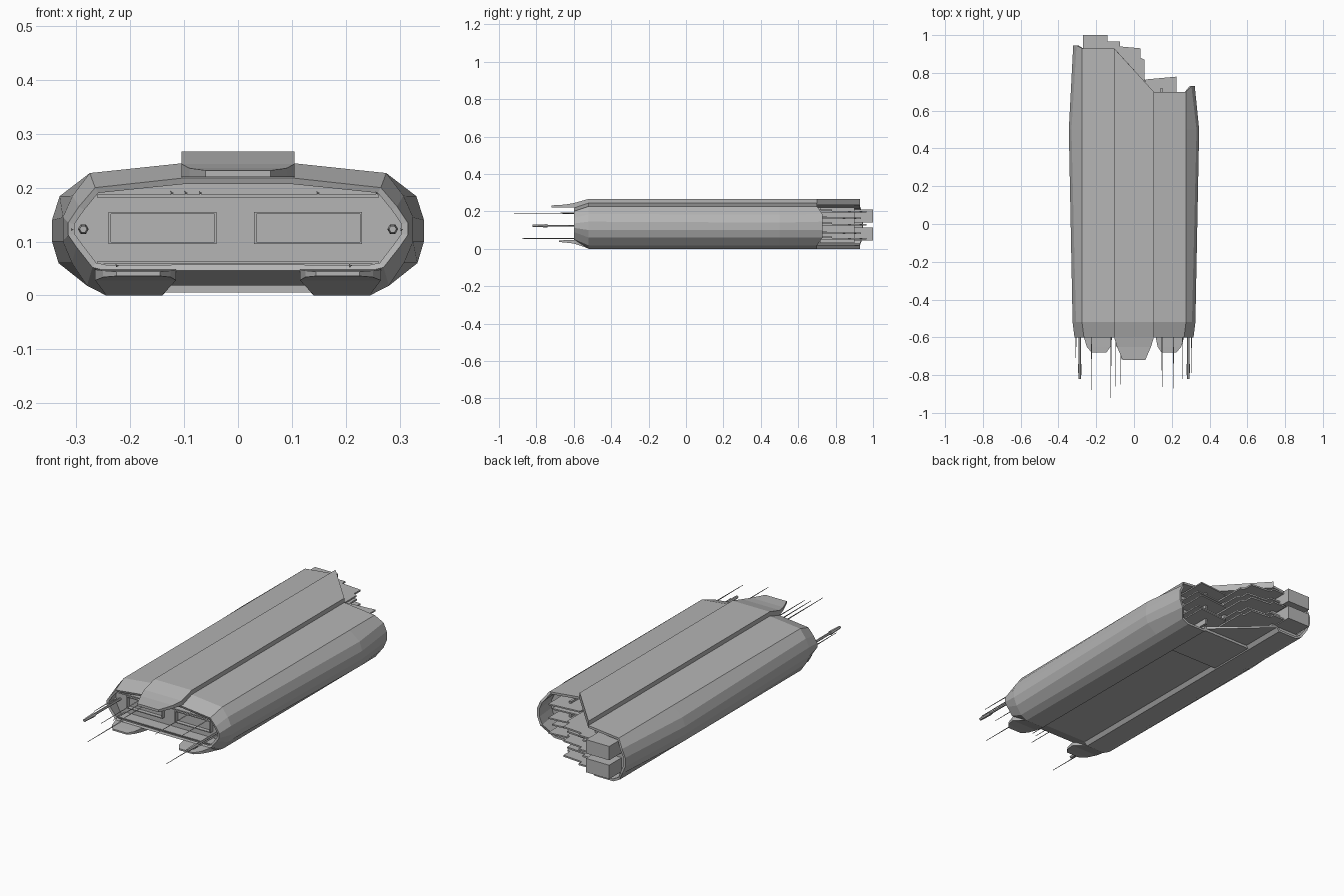
import bpy, bmesh, math

if "Cube" in bpy.data.objects:
    bpy.data.objects.remove(bpy.data.objects["Cube"])

grey = bpy.data.materials.new("hull_grey")
grey.diffuse_color = (0.46, 0.46, 0.46, 1)
grey.use_nodes = True
grey.node_tree.nodes["Principled BSDF"].inputs["Base Color"].default_value = grey.diffuse_color


def finish(name, bm):
    bmesh.ops.recalc_face_normals(bm, faces=bm.faces)
    me = bpy.data.meshes.new(name)
    bm.to_mesh(me)
    bm.free()
    me.materials.append(grey)
    ob = bpy.data.objects.new(name, me)
    bpy.context.collection.objects.link(ob)
    return ob


def loft(name, rings, caps=True):
    bm = bmesh.new()
    vs = [[bm.verts.new(p) for p in r] for r in rings]
    n = len(rings[0])
    for a, b in zip(vs, vs[1:]):
        for i in range(n):
            j = (i + 1) % n
            bm.faces.new((a[i], a[j], b[j], b[i]))
    if caps:
        bm.faces.new(vs[0])
        bm.faces.new(vs[-1])
    return finish(name, bm)


def box(name, x0, x1, y0, y1, z0, z1):
    ring = lambda y: [(x0, y, z0), (x1, y, z0), (x1, y, z1), (x0, y, z1)]
    return loft(name, [ring(y0), ring(y1)])


def slab(name, outline, z0, z1):
    return loft(name, [[(x, y, z) for x, y in outline] for z in (z0, z1)])


def stern(x):
    # slanted break between the long left side and the short right side
    t = min(max((x + 0.105) / 0.21, 0), 1)
    return 0.93 - 0.23 * t


# half cross-sections, top centre to bottom centre
NOSE = [(.10, .218), (.265, .20), (.295, .165), (.315, .135), (.315, .112),
        (.30, .09), (.27, .052), (.245, .046), (.14, .046), (.12, .046)]
MID = [(.105, .245), (.275, .227), (.307, .185), (.325, .145), (.325, .10),
       (.308, .06), (.28, .018), (.245, 0), (.14, 0), (.125, .018)]
WIDE = [(.105, .245), (.275, .227), (.331, .184), (.345, .14), (.345, .10),
        (.333, .06), (.28, .018), (.245, 0), (.14, 0), (.125, .018)]


def full(half):
    return half + [(-x, z) for x, z in reversed(half)]


def section(half, y):
    return [(x, y, z) for x, z in full(half)]


def shrunk(half, y, s=0.98, t=0.94):
    return [(x * s, y, .124 + (z - .124) * t) for x, z in full(half)]


# outer hull shell with swept-in side skins
rear = []
for x, z in full(MID):
    skin = abs(x) > 0.3
    rear.append((x * (.99 if skin else 1), stern(x) + (.015 if skin and x < 0 else .03 if skin else 0), z))
hull = loft("hull_shell", [section(NOSE, -.6), section(MID, -.52), section(WIDE, .5), rear], False)
mod = hull.modifiers.new("thickness", "SOLIDIFY")
mod.thickness = 0.012
mod.offset = -1

# bulkheads closing both ends
loft("front_bulkhead", [shrunk(MID, -.53, .97, .92), shrunk(MID, -.515)])
loft("rear_bulkhead", [shrunk(MID, .60), shrunk(MID, .62)])

# framed bays on the front bulkhead, with a shelf above and below
for x0 in (-.24, .03):
    x1 = x0 + .2
    for z in (.095, .151):
        box("bay_rail", x0, x1, -.55, -.525, z, z + .004)
    for x in (x0, x1 - .004):
        box("bay_post", x, x + .004, -.55, -.525, .095, .155)
box("upper_shelf", -.262, .262, -.59, -.52, .182, .188)
box("lower_shelf", -.262, .262, -.59, -.52, .058, .063)

# raised spine with a tapered overhanging nose
spine = [[(-w, y, a), (w, y, a), (w, y, b), (-w, y, b)] for y, w, a, b in (
    (-.72, .06, .22, .232), (-.65, .09, .22, .236), (-.60, .105, .22, .244), (-.52, .105, .23, .267))]
spine.append([(x, stern(x), z) for x, z in ((-.105, .233), (.105, .233), (.105, .267), (-.105, .267))])
loft("spine", spine)

# lower lips under the bow
for s in (-1, 1):
    loft("lower_lip", [[(s * a, y, z0), (s * b, y, z0), (s * b, y, z1), (s * a, y, z1)]
                       for y, a, b, z0, z1 in ((-.68, .145, .225, .036, .044), (-.65, .125, .25, .034, .046),
                                               (-.60, .115, .265, .028, .048), (-.52, .14, .245, .001, .05))])

# belly plate near the stern
box("belly_plate", -.14, .14, .45, .70, .005, .03)

# stern core, thruster blocks and stacked broken decks
box("stern_core", -.28, -.12, .61, .90, .03, .22)
box("upper_thruster", -.27, -.14, .88, 1.0, .14, .21)
box("lower_thruster", -.27, -.14, .88, 1.0, .045, .115)
LONG = [(-.15, .6), (.055, .6), (.055, .87), (.035, .88), (.035, .93), (-.075, .94), (-.075, .965), (-.15, .965)]
SHORT = [(.03, .6), (.225, .6), (.225, .78), (.06, .765)]
for i, z in enumerate((.05, .08, .125, .16, .195)):
    cut = .03 * (i % 2)
    slab("long_deck", [(x, y - cut if y > .7 else y) for x, y in LONG], z, z + .008)
    slab("short_deck", [(x, y - cut if y > .7 else y) for x, y in SHORT], z + .008, z + .015)
for x in (-.06, .02, .14):
    box("deck_pillar", x, x + .012, .61, .72, .03, .22)


def rod(name, x, z, y0, y1, r0, r1, n):
    ring = lambda y, r: [(x + r * math.cos(math.tau * k / n), y, z + r * math.sin(math.tau * k / n))
                         for k in range(n)]
    return loft(name, [ring(y0, r0), ring(y1, r1)])


# bow antennas
for x, z, tip in ((-.123, .19, -.92), (-.097, .19, -.86), (-.07, .19, -.85), (.148, .19, -.87),
                  (.257, .19, -.82), (-.225, .055, -.88), (.208, .055, -.87), (-.308, .122, -.71),
                  (.303, .122, -.79)):
    rod("antenna", x, z, -.52, tip, .004, .0015, 3)
for x in (-.287, .287):
    rod("probe_arm", x, .123, -.52, -.74, .006, .006, 6)
    rod("probe_head", x, .123, -.74, -.82, .010, .007, 6)
